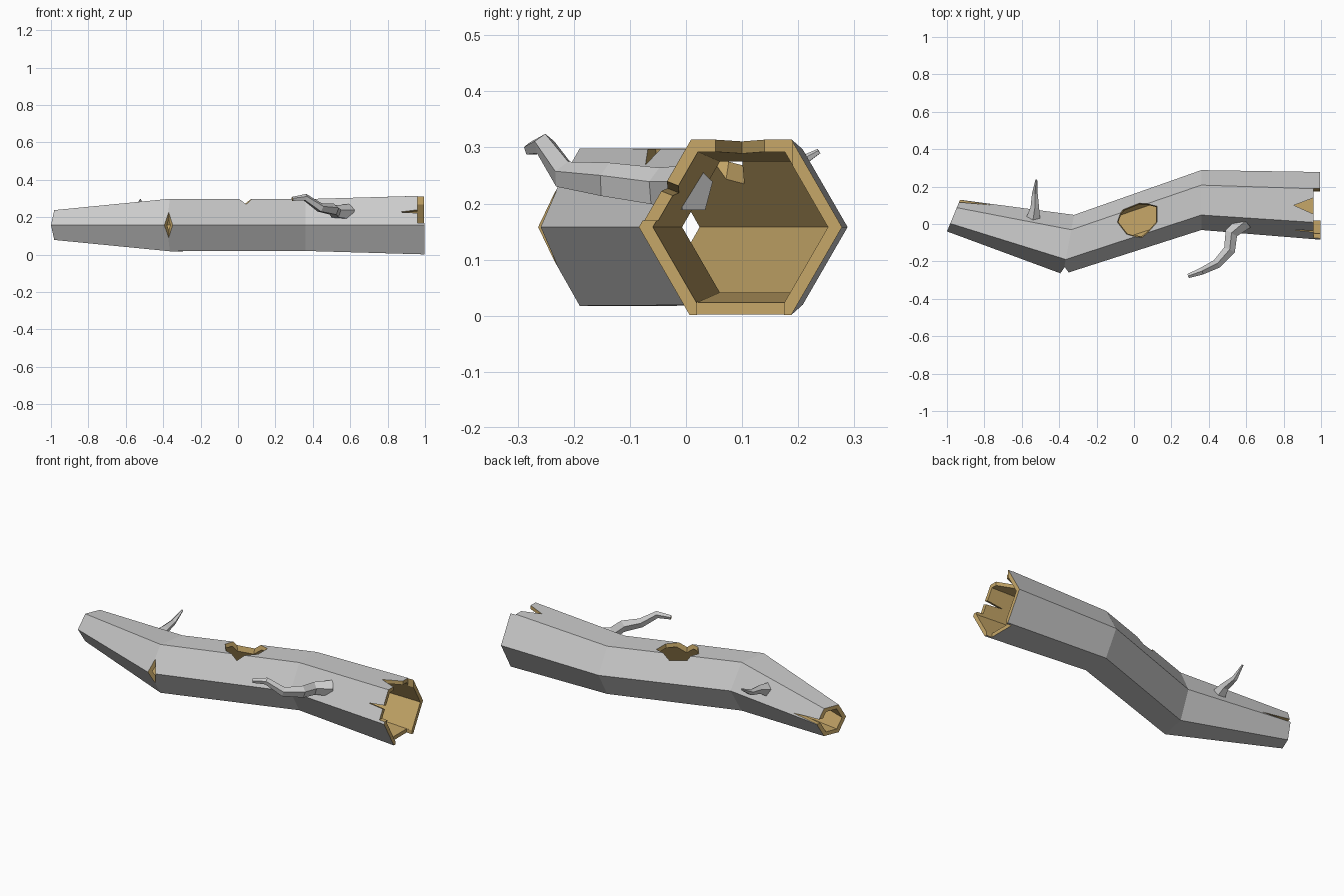
import bpy, bmesh
from math import cos, sin, pi
from mathutils import Vector

if "Cube" in bpy.data.objects:
    bpy.data.objects.remove(bpy.data.objects["Cube"])


def material(name, color):
    m = bpy.data.materials.new(name)
    m.diffuse_color = color
    m.use_nodes = True
    m.node_tree.nodes["Principled BSDF"].inputs["Base Color"].default_value = m.diffuse_color
    return m


BARK = material("bark", (0.6, 0.6, 0.6, 1))
WOOD = material("bare_wood", (0.57, 0.39, 0.14, 1))


def finish(name, bm):
    bmesh.ops.recalc_face_normals(bm, faces=bm.faces)
    me = bpy.data.meshes.new(name)
    bm.to_mesh(me)
    bm.free()
    me.materials.append(BARK)
    me.materials.append(WOOD)
    ob = bpy.data.objects.new(name, me)
    bpy.context.collection.objects.link(ob)
    return ob


def bridge(bm, a, b, mat):
    n = len(a)
    for i in range(n):
        f = bm.faces.new((a[i], a[(i + 1) % n], b[(i + 1) % n], b[i]))
        f.material_index = mat


# Hollow log: centre, sideways direction, outer radius at each bend
SECTIONS = [((-0.965, 0.045), (0.38, 0.92), 0.092),
            ((-0.35, -0.11), (0.184, 0.98), 0.162),
            ((0.36, 0.128), (0.0, 1.0), 0.16),
            ((0.995, 0.097), (-0.01, 1.0), 0.181)]
bm = bmesh.new()


def hexagon(c, d, r):
    return [bm.verts.new((c[0] + d[0] * r * cos(k * pi / 3),
                          c[1] + d[1] * r * cos(k * pi / 3),
                          0.158 + r * sin(k * pi / 3))) for k in range(6)]


outer = [hexagon(c, d, r) for c, d, r in SECTIONS]
inner = [hexagon(c, d, r - 0.025) for c, d, r in SECTIONS]
for i in range(3):
    bridge(bm, outer[i], outer[i + 1], 0)
    bridge(bm, inner[i], inner[i + 1], 1)
for i in (0, 3):
    bridge(bm, outer[i], inner[i], 1)
log = finish("hollow_log", bm)


# Cuts: each is the convex hull of a few points, leaving bare wood behind
def carve(name, points):
    bm = bmesh.new()
    for p in points:
        bm.verts.new(p)
    bmesh.ops.convex_hull(bm, input=bm.verts)
    for f in bm.faces:
        f.material_index = 1
    cutter = finish(name, bm)
    cutter.hide_render = True
    mod = log.modifiers.new(name, 'BOOLEAN')
    mod.operation = 'DIFFERENCE'
    mod.solver = 'EXACT'
    mod.object = cutter
    bpy.context.view_layer.objects.active = log
    bpy.ops.object.modifier_apply(modifier=name)
    bpy.data.objects.remove(cutter)


def box(x, y, z):
    return [(a, b, c) for a in x for b in y for c in z]


# Knot hole on top
KNOT = [(-0.09, 0.01), (-0.065, 0.08), (0.03, 0.12), (0.125, 0.095),
        (0.125, 0.01), (0.045, -0.08), (-0.04, -0.055)]
carve("knot_hole", [(0.02 + (x - 0.02) * s, 0.02 + (y - 0.02) * s, z)
                    for s, z in ((0.75, 0.2), (1.25, 0.4)) for x, y in KNOT])
# Axe notch at the front bend
carve("axe_notch", [(x, y, z) for z in (0.0, 0.32)
                    for x, y in ((-0.37, -0.23), (-0.42, -0.30), (-0.32, -0.30))])
# Broken panels at the wide end
carve("upper_break", box((0.96, 1.1), (-0.15, 0.19), (0.17, 0.4)))
carve("lower_break", box((0.96, 1.1), (0.02, 0.175), (-0.1, 0.05)))
# Splits running in from the ends
carve("top_split", [(x, y, z) for z in (0.24, 0.36)
                    for x, y in ((0.855, 0.10), (1.0, 0.035), (1.0, 0.155))])
carve("front_split", [(x, y, z + (y + 0.04) * -0.4) for y in (-0.12, 0.02)
                      for x, z in ((0.86, 0.23), (1.0, 0.217), (1.0, 0.247))])
carve("back_split", [(x, y, z) for dy in (0.0, 0.12)
                     for x, y, z in ((-0.76, 0.06 + dy, 0.168),
                                     (-1.0, 0.08 + dy, 0.155),
                                     (-1.0, 0.08 + dy, 0.188))])


# Branch stubs: tapered five-sided tubes along a path of (x, y, z, radius)
def branch(name, path, tip_mat):
    bm = bmesh.new()
    pts = [Vector(p[:3]) for p in path]
    rings = []
    for i, p in enumerate(pts):
        t = (pts[min(i + 1, len(pts) - 1)] - pts[max(i - 1, 0)]).normalized()
        u = t.cross(Vector((0, 0, 1))).normalized()
        v = u.cross(t)
        r = path[i][3]
        rings.append([bm.verts.new(p + u * r * cos(a) + v * r * sin(a))
                      for a in (2 * pi * k / 5 + pi / 2 for k in range(5))])
    for a, b in zip(rings, rings[1:]):
        bridge(bm, a, b, 0)
    bm.faces.new(rings[0])
    bm.faces.new(rings[-1]).material_index = tip_mat
    return finish(name, bm)


branch("front_branch", [(0.595, 0.015, 0.225, 0.045), (0.52, -0.05, 0.228, 0.036),
                        (0.51, -0.14, 0.24, 0.033), (0.44, -0.215, 0.25, 0.026),
                        (0.36, -0.253, 0.305, 0.02), (0.29, -0.278, 0.297, 0.012)], 1)
branch("back_branch", [(-0.54, 0.025, 0.215, 0.042), (-0.53, 0.09, 0.238, 0.024),
                       (-0.53, 0.165, 0.25, 0.016), (-0.522, 0.237, 0.293, 0.005)], 0)
